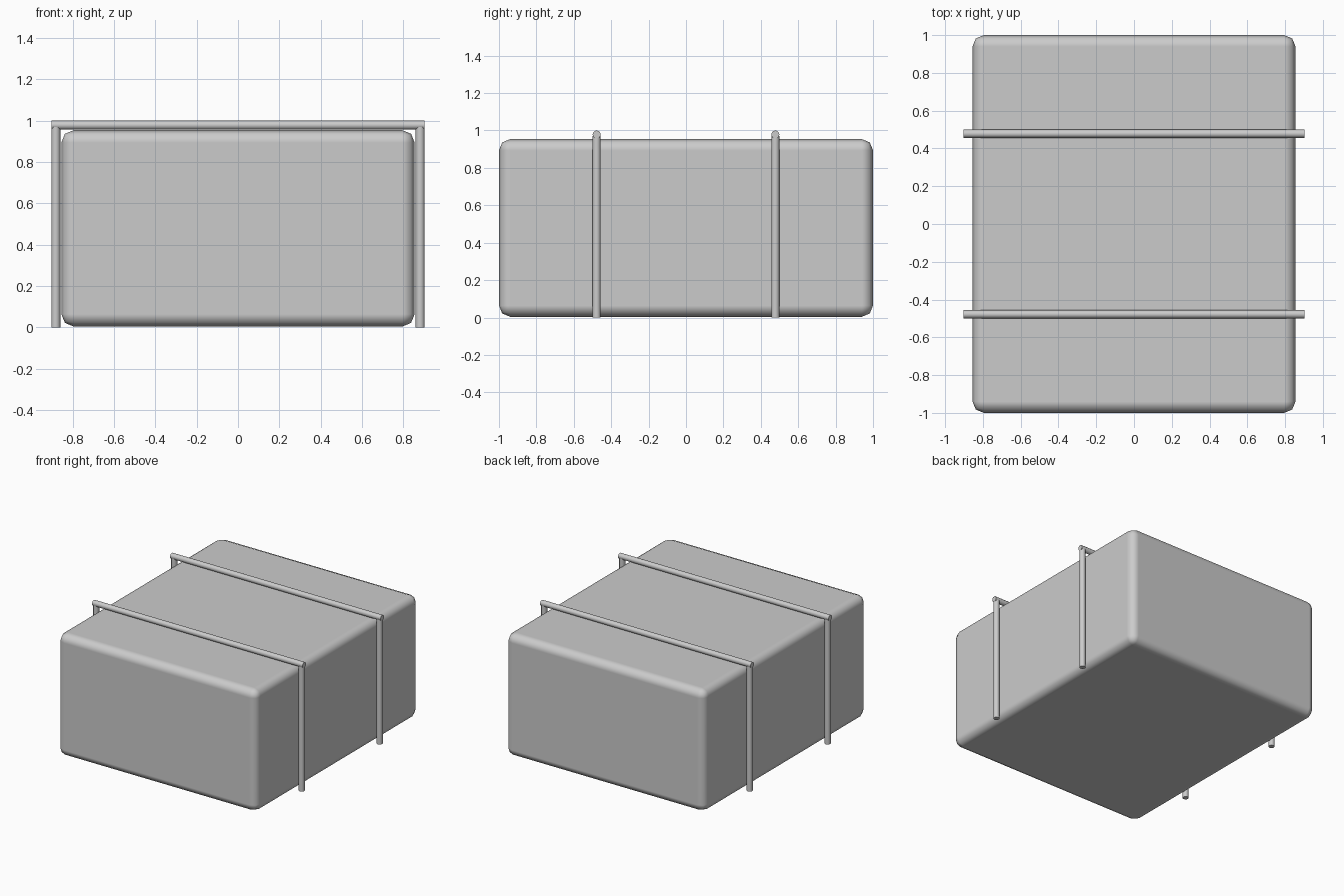
import bpy, math

if "Cube" in bpy.data.objects:
    bpy.data.objects.remove(bpy.data.objects["Cube"])

# Rounded main block
bpy.ops.mesh.primitive_cube_add(size=1, location=(0, 0, 0.479))
block = bpy.context.object
block.name = "main_block"
block.scale = (1.71, 2.0, 0.95)
bpy.ops.object.transform_apply(location=False, rotation=False, scale=True)
bpy.ops.object.shade_smooth()
bevel = block.modifiers.new("rounded_edges", 'BEVEL')
bevel.width = 0.06
bevel.segments = 2
bevel.harden_normals = True

R = 0.0215


def rod(name, length, location, rotation=(0, 0, 0)):
    bpy.ops.mesh.primitive_cylinder_add(vertices=12, radius=R, depth=length,
                                        location=location, rotation=rotation)
    ob = bpy.context.object
    ob.name = name
    bpy.ops.object.shade_smooth_by_angle(angle=math.radians(40))
    return ob


# Two rod frames: a bar over the top and a post down each side
for end, y in (("front", -0.478), ("back", 0.478)):
    rod(f"{end}_top_bar", 1.806, (0, y, 1 - R), (0, math.pi / 2, 0))
    for side, x in (("left", -0.8815), ("right", 0.8815)):
        rod(f"{end}_{side}_post", 0.97, (x, y, 0.485))
